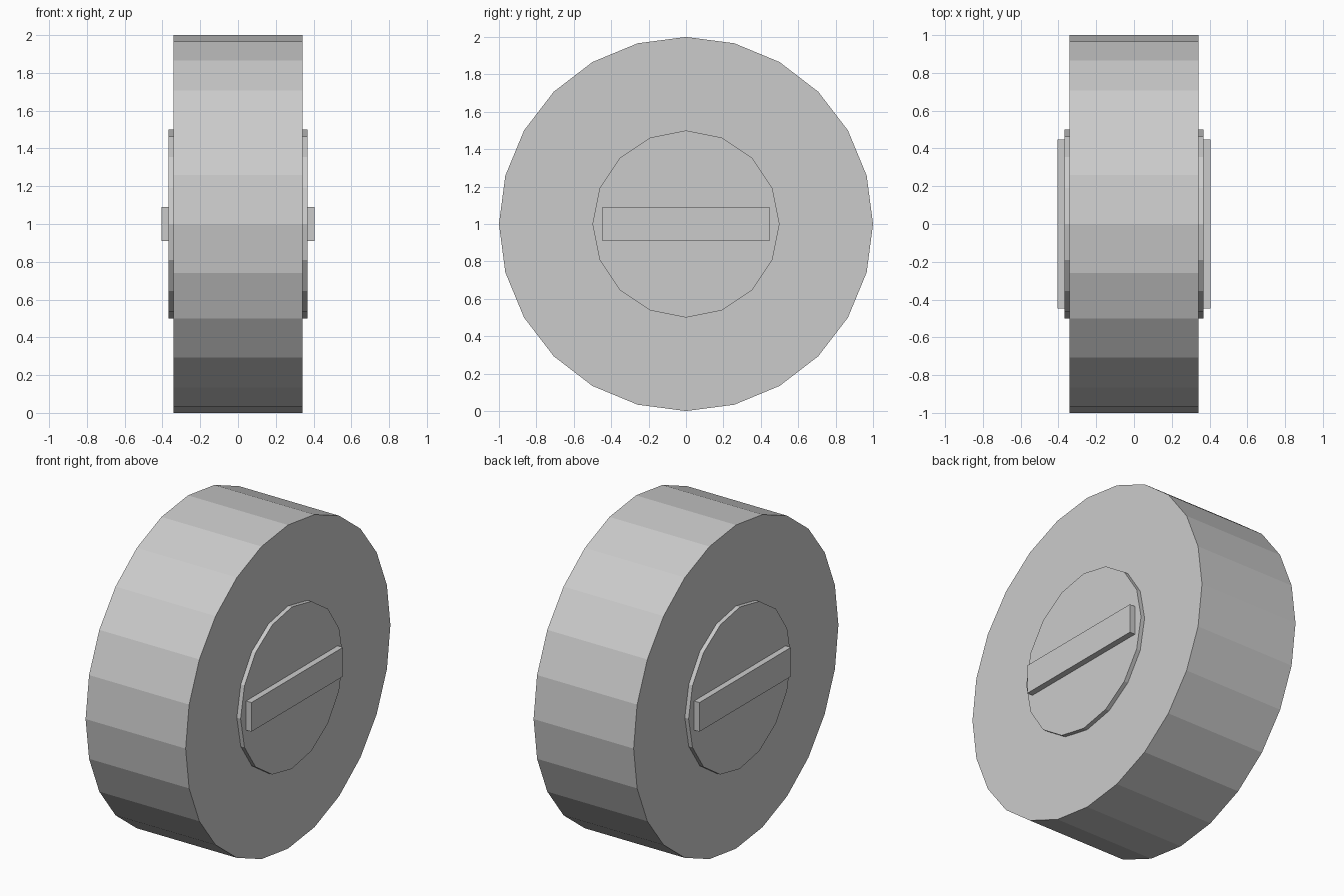
import bpy
import math

cube = bpy.data.objects.get("Cube")
if cube:
    bpy.data.objects.remove(cube, do_unlink=True)

grey = bpy.data.materials.new("plain_grey")
grey.use_nodes = True
colour = (0.6, 0.6, 0.6, 1)
grey.diffuse_color = colour
grey.node_tree.nodes["Principled BSDF"].inputs["Base Color"].default_value = colour

AXLE_HEIGHT = 1.0


def finish(name):
    obj = bpy.context.object
    obj.name = name
    obj.data.materials.append(grey)
    bpy.ops.object.transform_apply(location=False, rotation=True, scale=True)


def disc(name, sides, radius, x_min, x_max):
    """Flat-sided disc lying along the x axis, with a corner at the top."""
    bpy.ops.mesh.primitive_cylinder_add(
        vertices=sides, radius=radius, depth=x_max - x_min,
        location=((x_min + x_max) / 2, 0, AXLE_HEIGHT),
        rotation=(0, math.pi / 2, 0))
    finish(name)


# Wheel body
HALF_WIDTH = 0.342
disc("wheel", 24, 1.0, -HALF_WIDTH, HALF_WIDTH)

# Raised hub cap and cross bar on each side
CAP_FACE, BAR_FACE = 0.368, 0.405
for side, sign in (("left", 1), ("right", -1)):
    x_min, x_max = sorted((sign * (HALF_WIDTH - 0.02), sign * CAP_FACE))
    disc(side + "_hub_cap", 16, 0.5, x_min, x_max)

    inner = CAP_FACE - 0.01
    bpy.ops.mesh.primitive_cube_add(
        size=1, location=(sign * (inner + BAR_FACE) / 2, 0, AXLE_HEIGHT))
    bpy.context.object.scale = (BAR_FACE - inner, 0.894, 0.18)
    finish(side + "_hub_bar")
